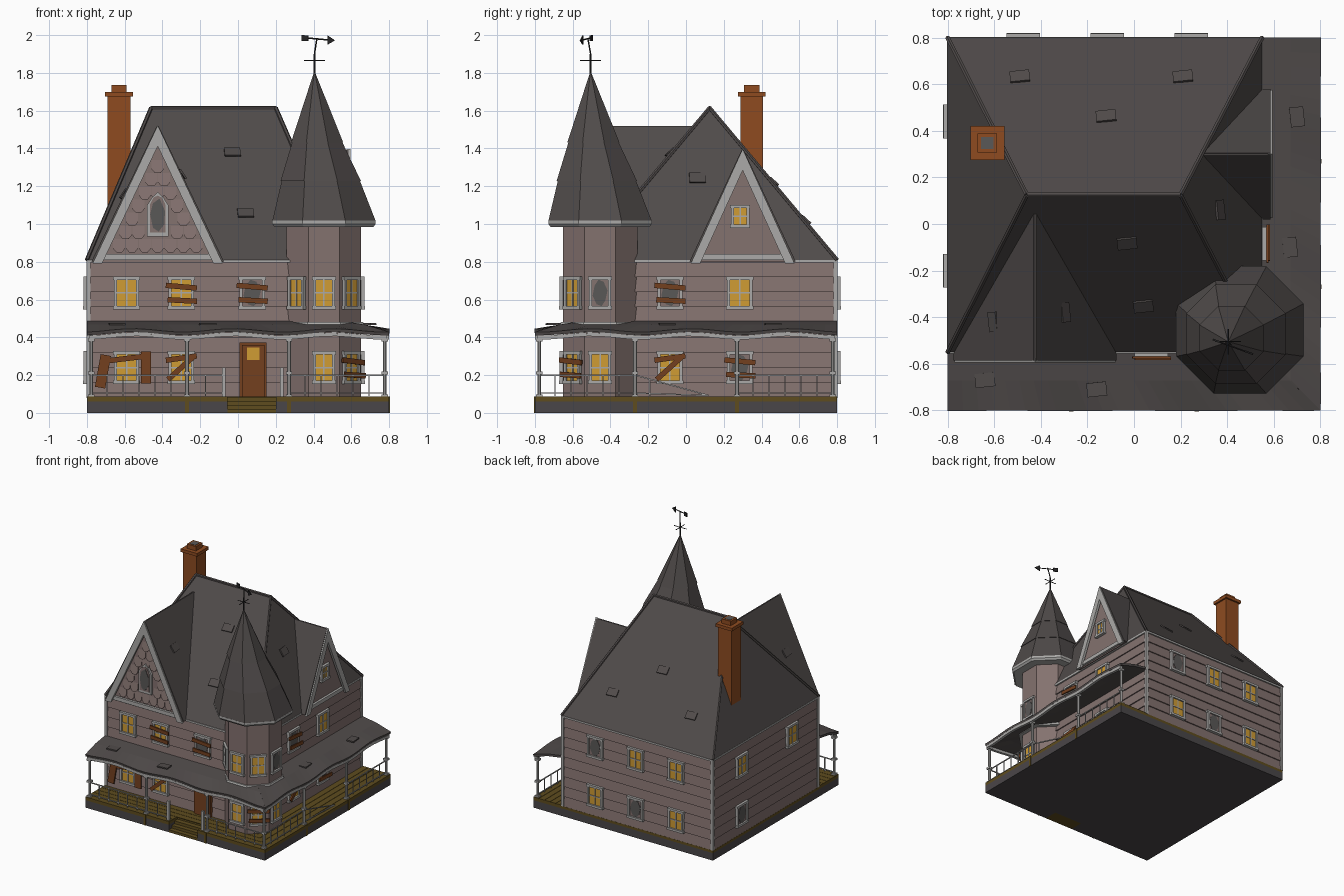
import bpy, bmesh, math
from mathutils import Matrix, Vector
from math import radians, sin, cos, pi

if "Cube" in bpy.data.objects:
    bpy.data.objects.remove(bpy.data.objects["Cube"])

PAL = dict(slate=0x504B4A, siding=0x84726F, trim=0xABAAA8, lamplight=0xD09C34, brick=0x8E4B20,
           timber=0x74401F, deck=0x5E4C1E, foundation=0x4A4648, iron=0x262526, dull_glass=0x5A5857)
lin = lambda c: c / 12.92 if c <= 0.04045 else ((c + 0.055) / 1.055) ** 2.4
NAMES = list(PAL)
for n, h in PAL.items():
    m = bpy.data.materials.new(n)
    m.diffuse_color = [lin(((h >> s) & 255) / 255) for s in (16, 8, 0)] + [1]
    m.use_nodes = True
    m.node_tree.nodes["Principled BSDF"].inputs["Base Color"].default_value = m.diffuse_color
SLATE, SIDING, TRIM, LAMP, BRICK, TIMBER, DECK, STONE, IRON, GLASS = range(10)
I = Matrix.Identity(4)


def finish(name, bm, solid=0):
    me = bpy.data.meshes.new(name)
    bmesh.ops.recalc_face_normals(bm, faces=bm.faces)
    bm.to_mesh(me)
    bm.free()
    for n in NAMES:
        me.materials.append(bpy.data.materials[n])
    ob = bpy.data.objects.new(name, me)
    bpy.context.collection.objects.link(ob)
    if solid:
        md = ob.modifiers.new("thickness", 'SOLIDIFY')
        md.thickness, md.offset = solid, 0
    return ob


def loft(bm, rings, mat, M=I):
    """Skin closed rings of equal length and cap both ends."""
    vs = [[bm.verts.new(M @ Vector(p)) for p in r] for r in rings]
    n = len(vs[0])
    fs = [bm.faces.new((a[i], a[(i + 1) % n], b[(i + 1) % n], b[i]))
          for a, b in zip(vs, vs[1:]) for i in range(n)]
    fs += [bm.faces.new(vs[0][::-1]), bm.faces.new(vs[-1])]
    for f in fs:
        f.material_index = mat


def rect(x0, x1, y0, y1, z):
    return [(x0, y0, z), (x1, y0, z), (x1, y1, z), (x0, y1, z)]


def span(bm, x0, x1, y0, y1, z0, z1, mat, M=I):
    loft(bm, [rect(x0, x1, y0, y1, z0), rect(x0, x1, y0, y1, z1)], mat, M)


def slab(bm, M, c, s, mat, tilt=0):
    R = M @ Matrix.Translation(c) @ Matrix.Rotation(radians(tilt), 4, 'Y')
    x, y, z = (v / 2 for v in s)
    span(bm, -x, x, -y, y, -z, z, mat, R)


def plate(bm, M, outline, y0, y1, mat):
    """Extrude an x-z outline along y."""
    loft(bm, [[(x, y, z) for x, z in outline] for y in (y0, y1)], mat, M)


def beam(bm, a, b, r, mat, n=6):
    a, b = Vector(a), Vector(b)
    M = Matrix.Translation(a) @ (b - a).to_track_quat('Z', 'Y').to_matrix().to_4x4()
    L = (b - a).length
    loft(bm, [[(r * cos((i + .5) * 2 * pi / n), r * sin((i + .5) * 2 * pi / n), z) for i in range(n)]
              for z in (0, L)], mat, M)


def octa(cx, cy, ap, z):
    r = ap / cos(pi / 8)
    return [(cx + r * cos((i + .5) * pi / 4), cy + r * sin((i + .5) * pi / 4), z) for i in range(8)]


def facing(x, y, z, ang):
    return Matrix.Translation((x, y, z)) @ Matrix.Rotation(radians(ang), 4, 'Z')


# foundation with a notch for the steps, deck slab, planks
bm = bmesh.new()
for z0, z1, mat in ((0, .06, STONE), (.06, .08, DECK)):
    for b in ((-.8, .8, -.69, .8), (-.8, -.055, -.8, -.69), (.2, .8, -.8, -.69)):
        span(bm, *b, z0, z1, mat)
finish("foundation", bm)
bm = bmesh.new()
for i in range(5):
    a, b = -.8 + i * .05, -.753 + i * .05
    for x0, x1 in ((-.8, -.055), (.2, -a)) if i < 2 else ((-.8, -a),):
        span(bm, x0, x1, a, b, .08, .086, DECK)
    span(bm, -b, -a, b, .8, .08, .086, DECK)
for i in range(3):
    span(bm, -.055, .2, -.8 + i * .036, -.68, .0, .02 + i * .022, DECK)
for t in (-.27, .27):
    span(bm, t - .01, t + .01, -.804, -.79, 0, .086, DECK)
    span(bm, .79, .804, t - .01, t + .01, 0, .086, DECK)
finish("porch_deck", bm)

# clapboard house walls
bm = bmesh.new()
rings = []
for i in range(9):
    for z, e in ((.08 + i * .08, 0), (.16 + i * .08, .009)):
        rings.append(rect(-.79 - .009 + e, .54 + .009 - e, -.54 - .009 + e, .79 + .009 - e, z))
loft(bm, rings, SIDING)
finish("house_walls", bm)
bm = bmesh.new()
for x, s in ((-.802, 1), (.552, -1)):
    for y, t in ((-.552, 1), (.802, -1)):
        span(bm, *sorted((x, x + s * .022)), *sorted((y, y + t * .022)), .08, .8, TRIM)
span(bm, -.802, .552, -.555, .802, .795, .81, TRIM)
finish("corner_trim", bm)

# hipped main roof with ridge caps
bm = bmesh.new()
E, R = rect(-.8, .55, -.55, .8, .81), [(-.46, .125, 1.615), (.2, .125, 1.615)]
v = [bm.verts.new(p) for p in E + R]
for f in ((0, 1, 5, 4), (1, 2, 5), (2, 3, 4, 5), (3, 0, 4), (3, 2, 1, 0)):
    bm.faces.new([v[i] for i in f])
for a, b in ((E[0], R[0]), (E[3], R[0]), (E[1], R[1]), (E[2], R[1]), (R[0], R[1])):
    beam(bm, a, b, .011, SLATE)
finish("main_roof", bm)


def gable(name, M, w, h, back):
    """Cross gable: roof planes, wall, rake boards; local -y faces out."""
    bm = bmesh.new()
    for s in (-1, 1):
        q = [(s * w, -.035, 0), (s * w, .02, 0), (0, back, h), (0, -.035, h)]
        bm.faces.new([bm.verts.new(M @ Vector(p)) for p in q])
    finish(name + "_roof", bm, .012)
    bm = bmesh.new()
    plate(bm, M, [(-w, 0), (w, 0), (0, h)], -.012, .01, SIDING)
    finish(name + "_wall", bm)
    bm = bmesh.new()
    k = .045 * math.hypot(w, h) / h
    for s in (-1, 1):
        plate(bm, M, [(s * w, -.01), (s * (w - k), -.01), (0, h - k * h / w), (0, h + .008)], -.045, -.025, TRIM)
    plate(bm, M, [(-w + .03, .01), (w - .03, .01), (w - .05, .04), (.05 - w, .04)], -.03, -.01, TRIM)
    finish(name + "_rake_boards", bm)


GF, GR = facing(-.425, -.55, .8, 0), facing(.55, .3, .8, 90)
gable("front_gable", GF, .345, .715, .6)
gable("side_gable", GR, .275, .59, .27)

# scalloped shingles on the front gable
bm = bmesh.new()
for r in range(9):
    z = .05 + r * .07
    for c in range(-5, 6):
        x = (c + .5 * (r % 2)) * .068
        if abs(x) + .03 < .345 * (1 - (z + .05) / .715) and not (abs(x) < .075 and .12 < z < .32):
            o = [(-.032, .07), (-.032, .02), (-.015, 0), (.015, 0), (.032, .02), (.032, .07)]
            loft(bm, [[(x + a, -.012 - .012 * (1 - b / .07), z + b) for a, b in o],
                      [(x + a, -.008, z + b) for a, b in o]], SIDING, GF)
finish("gable_shingles", bm)

# octagonal tower, eave ring, leaning three-tier spire
TX = .455
bm = bmesh.new()
loft(bm, [octa(TX, -TX, .197, z) for z in (.08, 1.0)], SIDING)
finish("tower_walls", bm)
bm = bmesh.new()
loft(bm, [octa(TX, -TX, a, z) for a, z in ((.2, .985), (.262, .985), (.274, 1.0), (.274, 1.018))], TRIM)
loft(bm, [octa(TX, -TX, a, z) for a, z in ((.225, .44), (.207, .48))], TRIM)
finish("tower_trim", bm)
bm = bmesh.new()
tiers = [(TX, -TX, .273, 1.018), (.438, -.472, .205, 1.235), (.419, -.49, .13, 1.44), (.405, -.505, .004, 1.8)]
for i, (a, b) in enumerate(zip(tiers, tiers[1:])):
    e = .008 if i else 0
    loft(bm, [octa(a[0], a[1], a[2] + e, a[3] - e), octa(*b)], SLATE)
finish("tower_spire", bm)

# weathervane
bm = bmesh.new()
P = Vector((.405, -.505, 1.78))
beam(bm, P, P + Vector((0, 0, .12)), .005, IRON)
beam(bm, P + Vector((0, 0, .12)), (.418, -.52, 1.985), .004, IRON)
for d in ((.055, 0, 0), (0, .055, 0)):
    c = P + Vector((0, 0, .085))
    beam(bm, c - Vector(d), c + Vector(d), .003, IRON)
V = facing(.418, -.525, 1.98, -20)
beam(bm, V @ Vector((-.07, 0, .006)), V @ Vector((.07, 0, -.006)), .004, IRON)
plate(bm, V, [(.06, -.03), (.06, .018), (.1, -.008)], -.004, .004, IRON)
plate(bm, V, [(-.085, -.01), (-.05, -.012), (-.05, .018), (-.085, .02)], -.004, .004, IRON)
finish("weathervane", bm)

# chimney
bm = bmesh.new()
for h, z0, z1, mat in ((.06, .95, 1.675, BRICK), (.073, 1.675, 1.7, BRICK), (.041, 1.7, 1.735, BRICK),
                       (.026, 1.735, 1.737, GLASS)):
    span(bm, -.63 - h, -.63 + h, .348 - h, .348 + h, z0, z1, mat)
finish("chimney", bm)

# wraparound porch roof with a sagging eave
sag = lambda t: .428 + .009 * cos(t * 2 * pi / .53 + .3)
bm, tb = bmesh.new(), bmesh.new()
for side in (0, 1):
    cols = []
    for i in range(25):
        u = i / 24
        o, n = -.8 + 1.6 * u, -.8 + 1.35 * u
        pts = [(n, -.54, .478), (n + (o - n) * .5, -.67, .458), (o, -.8, sag(o))]
        cols.append([(-y, -x, z) if side else (x, y, z) for x, y, z in pts])
    for a, b in zip(cols, cols[1:]):
        for k in (0, 1):
            bm.faces.new([bm.verts.new(p) for p in (a[k], a[k + 1], b[k + 1], b[k])])
        p, q = ([Vector(c[2]) * .985 for c in (a, b)])
        p.z, q.z = a[2][2] - .02, b[2][2] - .02
        beam(tb, p, q, .015, TRIM, 4)
bmesh.ops.remove_doubles(bm, verts=bm.verts, dist=.0005)
finish("porch_roof", bm, .018)
finish("porch_eave_trim", tb)

# porch posts, railings and newels
bm = bmesh.new()
Q = .777
for x, y in [(t, -Q) for t in (-Q, -.27, .27, Q)] + [(Q, t) for t in (-.27, .27, Q)]:
    beam(bm, (x, y, .08), (x, y, .42), .011, TRIM, 8)
    for z in (.09, .21, .385):
        slab(bm, I, (x, y, z), (.032, .032, .016), TRIM)
for x in (-.075, .232):
    span(bm, x - .01, x + .01, -.787, -.767, .08, .24, TRIM)
finish("porch_posts", bm)
bm = bmesh.new()
rails = [((-Q, -Q), (-.27, -Q)), ((-.27, -Q), (-.075, -Q)), ((.27, -Q), (Q, -Q)),
         ((Q, -Q), (Q, -.27)), ((Q, -.27), (Q, .12)), ((Q, .27), (Q, Q))]
for i, (a, b) in enumerate(rails):
    A, B = Vector((*a, 0)), Vector((*b, 0))
    drop = .11 if i == 4 else 0
    for z in (.2, .105):
        beam(bm, A + Vector((0, 0, z)), B + Vector((0, 0, max(z - drop, .092))), .005, TRIM, 4)
    n = round((B - A).length / .085)
    for k in range(1, n):
        if i != 4 or k < 2:
            p = A.lerp(B, k / n)
            beam(bm, p + Vector((0, 0, .09)), p + Vector((0, 0, .2 - drop * k / n)), .004, TRIM, 4)
finish("porch_railing", bm)


def window(name, x, y, z, ang, broken=False, boards=(), w=.118, h=.155):
    """Framed sash; boards are (dx, dz, tilt, length)."""
    M, bm = facing(x, y, z, ang), bmesh.new()
    slab(bm, M, (0, 0, 0), (w, .014, h), SIDING if broken else LAMP)
    for s in (-1, 1):
        slab(bm, M, (s * w / 2, -.006, 0), (.016, .022, h + .016), TRIM)
        slab(bm, M, (0, -.006 - .003 * (s < 0), s * h / 2), (w + .026, .024, .018), TRIM)
    if broken:
        o = [(.4 * w * cos(k * pi / 4 + .2) * (1 - .15 * (k % 2)), .46 * h * sin(k * pi / 4 + .2)) for k in range(8)]
        plate(bm, M, o, -.01, -.006, GLASS)
    else:
        slab(bm, M, (0, -.008, 0), (.008, .008, h), TRIM)
        slab(bm, M, (0, -.008, 0), (w, .008, .008), TRIM)
    for i, (dx, dz, t, L) in enumerate(boards):
        slab(bm, M, (dx, -.023 - .006 * i, dz), (L, .01, .028), TIMBER, t)
    finish(name + "_window", bm)


PAIR = ((0, .033, 5, .165), (.005, -.04, 3, .155))
CROSS = ((0, .05, -8, .165), (0, .0, -42, .19))
UP, LO = .635, .24
for i, (x, z, br, bd) in enumerate(((-.59, UP, 0, ()), (-.3, UP, 0, PAIR), (.075, UP, 1, PAIR),
                                    (-.59, LO, 0, ((.0, .048, -7, .2),)), (-.3, LO, 0, CROSS))):
    window(f"front_{i}", x, -.55, z, 0, br, bd)
for i, (y, z, br, bd) in enumerate(((-.085, UP, 1, PAIR), (.285, UP, 0, ()), (-.085, LO, 0, CROSS), (.285, LO, 1, PAIR))):
    window(f"right_{i}", .55, y, z, 90, br, bd)
for i, (x, z, br) in enumerate(((.245, UP, 1), (-.115, UP, 0), (-.475, UP, 0), (.245, LO, 0), (-.115, LO, 1), (-.475, LO, 0))):
    window(f"back_{i}", x, .8, z, 180, br)
for i, (y, z, br) in enumerate(((.44, UP, 0), (-.2, UP, 0), (.44, LO, 1))):
    window(f"left_{i}", -.8, y, z, -90, br)
for i, (a, z, br, bd) in enumerate(((-45, UP, 0, ()), (0, UP, 0, ()), (45, UP, 0, ()), (90, UP, 1, ()),
                                    (0, LO, 0, ()), (45, LO, 0, PAIR), (90, LO, 0, ()))):
    t = radians(a)
    window(f"tower_{i}", TX + .197 * sin(t), -TX - .197 * cos(t), z, a, br, bd, .1)
window("side_gable", .565, .287, 1.04, 90, w=.08, h=.105)

# pointed attic window
bm = bmesh.new()
lancet = lambda w, b, t: [(-w, b), (w, b), (w, .3), (w * .55, .34), (0, t), (-w * .55, .34), (-w, .3)]
plate(bm, GF, lancet(.056, .135, .37), -.03, -.01, TRIM)
plate(bm, GF, lancet(.042, .155, .35), -.034, -.03, SIDING)
plate(bm, GF, [(-.04, .25), (-.025, .18), (.005, .16), (.036, .2), (.038, .27), (.01, .335), (-.025, .31)], -.037, -.034, GLASS)
finish("attic_window", bm)

# door and loose shutters
bm = bmesh.new()
span(bm, .008, .152, -.57, -.54, .08, .372, TIMBER)
span(bm, .02, .14, -.578, -.57, .085, .36, TIMBER)
span(bm, .047, .113, -.582, -.578, .28, .345, LAMP)
finish("front_door", bm)
bm = bmesh.new()
slab(bm, I, (-.715, -.575, .22), (.055, .012, .175), TIMBER, 10)
slab(bm, I, (-.487, -.575, .24), (.055, .012, .17), TIMBER)
finish("loose_shutters", bm)

# lifted roof tiles
bm = bmesh.new()
S = (.675 / .805, .35 / .805)
tiles = [(-.49, .63, 'b'), (.21, .63, 'b'), (-.12, .46, 'b'), (-.03, -.08, 'f'), (.04, -.35, 'f'), (.365, .06, 'r'),
         (-.6, -.42, 'gl'), (-.3, -.38, 'gr'), (.7, .46, 'pr'), (.67, -.1, 'pr'), (-.64, -.67, 'pf'), (-.16, -.71, 'pf')]
for x, y, k in tiles:
    z, ang, slope = {'f': (.81 + (y + .55) / S[0], 0, 50), 'b': (.81 + (.8 - y) / S[0], 180, 50),
                     'r': (.81 + (.55 - x) / S[1], 90, 66.5), 'gl': (.8 + (x + .77) * 2.07, -90, 64),
                     'gr': (.8 + (-.08 - x) * 2.07, 90, 64), 'pf': (.458, 0, 9), 'pr': (.458, 90, 9)}[k]
    M = facing(x, y, z + .006, ang + 6) @ Matrix.Rotation(radians(slope - 8), 4, 'X')
    slab(bm, M, (0, 0, .006), (.085, .06, .01), SLATE)
finish("lifted_tiles", bm)
